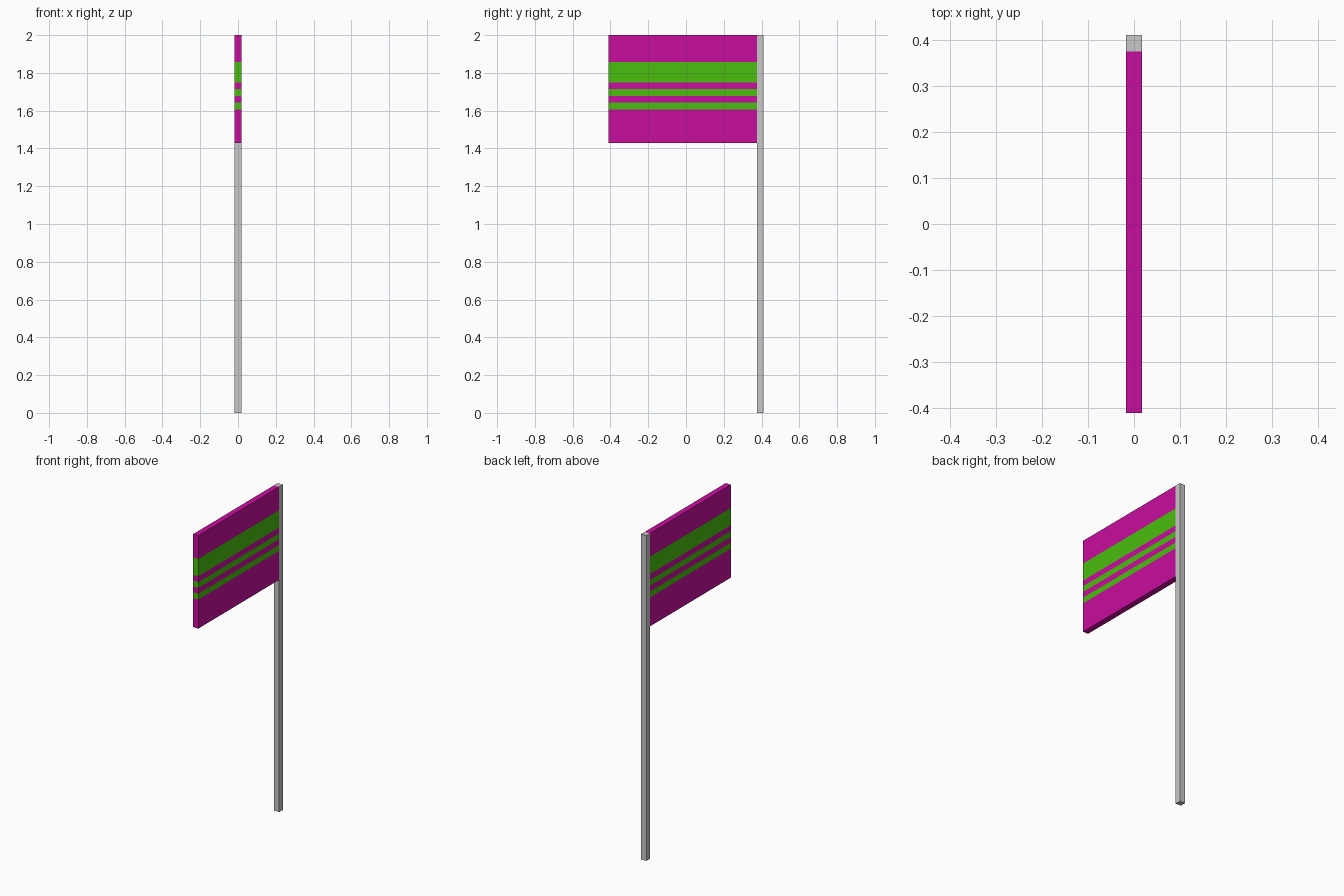
import bpy, bmesh
from mathutils import Matrix, Vector

if "Cube" in bpy.data.objects:
    bpy.data.objects.remove(bpy.data.objects["Cube"])

U = 2 / 56            # grid unit: the pole is one unit thick
Y0 = -11.5 * U        # free end of the flag
Y1 = 10.5 * U         # flag meets the pole
TOP = 2.0


def material(name, rgb):
    m = bpy.data.materials.new(name)
    m.diffuse_color = (*rgb, 1)
    m.use_nodes = True
    m.node_tree.nodes["Principled BSDF"].inputs["Base Color"].default_value = m.diffuse_color
    return m


magenta = material("magenta", (0.578, 0.004, 0.337))
green = material("green", (0.069, 0.515, 0.0044))
grey = material("light grey", (0.578, 0.578, 0.578))


def box(lo, hi):
    lo, hi = Vector(lo), Vector(hi)
    bm = bmesh.new()
    bmesh.ops.create_cube(bm, size=1, matrix=Matrix.Translation((lo + hi) / 2)
                          @ Matrix.Diagonal((*(hi - lo), 1)))
    return bm


def finish(bm, name, mats):
    mesh = bpy.data.meshes.new(name)
    bm.to_mesh(mesh)
    bm.free()
    for m in mats:
        mesh.materials.append(m)
    bpy.context.collection.objects.link(bpy.data.objects.new(name, mesh))


# Square pole
finish(box((-U / 2, Y1, 0), (U / 2, Y1 + U, TOP)), "pole", [grey])

# Flag panel, cut at the stripe borders (units below the top)
bm = box((-U / 2, Y0, TOP - 16 * U), (U / 2, Y1, TOP))
for n in (4, 7, 8, 9, 10, 11):
    bmesh.ops.bisect_plane(bm, geom=bm.verts[:] + bm.edges[:] + bm.faces[:],
                           plane_co=(0, 0, TOP - n * U), plane_no=(0, 0, 1))

# Green bands by height
for f in bm.faces:
    depth = (TOP - f.calc_center_median().z) / U
    f.material_index = int(any(a < depth < b for a, b in ((4, 7), (8, 9), (10, 11))))
finish(bm, "flag", [magenta, green])
